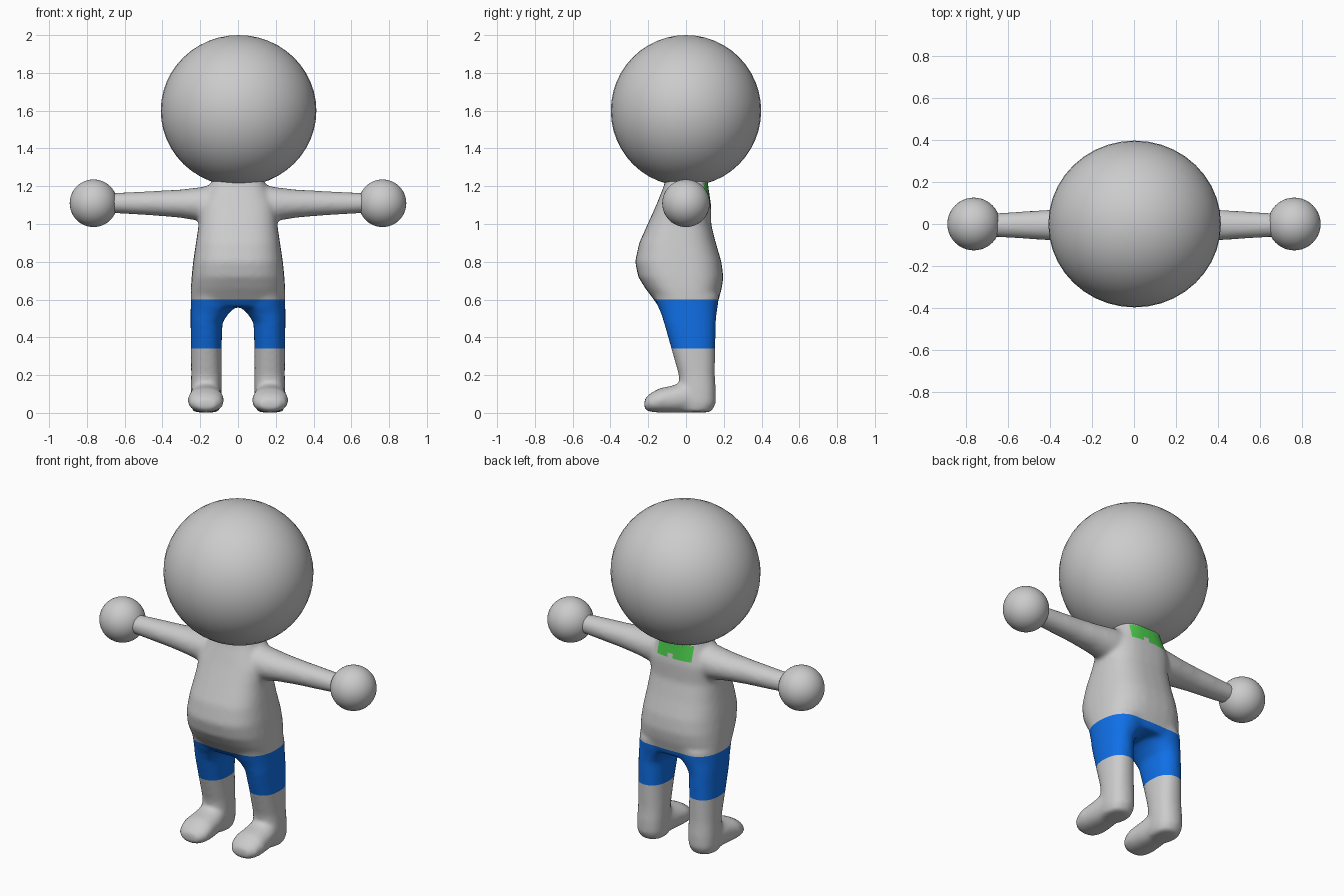
import bpy, bmesh, math
from mathutils import Vector

if "Cube" in bpy.data.objects:
    bpy.data.objects.remove(bpy.data.objects["Cube"])

SEG = 32
PAD = 0.003  # makes up for the slight shrink of the smoothing


def curve(a, power):
    """Unit superellipse point."""
    c, s = math.cos(a), math.sin(a)
    e = 2 / power
    return (math.copysign(abs(c) ** e, c), math.copysign(abs(s) ** e, s))


def loft(bm, rings, axis, power=2.0):
    """Closed skin through rings (pos, u0, u1, v0, v1) stacked along an axis."""
    loops = []
    for pos, u0, u1, v0, v1 in rings:
        loop = []
        for i in range(SEG):
            cu, cv = curve(2 * math.pi * i / SEG, power)
            u = (u0 + u1) / 2 + cu * (abs(u1 - u0) / 2 + PAD)
            v = (v0 + v1) / 2 + cv * (abs(v1 - v0) / 2 + PAD)
            co = {'x': (pos, u, v), 'y': (u, pos, v), 'z': (u, v, pos)}[axis]
            loop.append(bm.verts.new(co))
        loops.append(loop)
    faces = [bm.faces.new(loops[0]), bm.faces.new(loops[-1][::-1])]
    for a, b in zip(loops, loops[1:]):
        for i in range(SEG):
            j = (i + 1) % SEG
            faces.append(bm.faces.new((a[j], a[i], b[i], b[j])))
    bmesh.ops.recalc_face_normals(bm, faces=faces)


def material(name, color):
    m = bpy.data.materials.new(name)
    m.diffuse_color = (*color, 1)
    m.use_nodes = True
    m.node_tree.nodes["Principled BSDF"].inputs["Base Color"].default_value = m.diffuse_color
    return m


def ball(name, loc, radii):
    bpy.ops.mesh.primitive_uv_sphere_add(segments=40, ring_count=24, radius=1, location=loc)
    ob = bpy.context.object
    ob.name = name
    ob.scale = radii
    bpy.ops.object.shade_smooth()


bm = bmesh.new()

# Torso: (z, half width, front, back)
torso = [(1.26, .12, -.10, .11), (1.20, .15, -.115, .115), (1.10, .20, -.155, .13),
         (1.00, .205, -.20, .13), (.90, .22, -.245, .155), (.80, .235, -.267, .185),
         (.72, .243, -.25, .195), (.66, .247, -.213, .187), (.60, .248, -.168, .17),
         (.56, .246, -.14, .16)]
loft(bm, [(z, -w, w, f, b) for z, w, f, b in torso], 'z', 2.7)

# Legs: (z, inner x, outer x, front, back)
leg = [(.62, .0, .246, -.165, .172), (.56, .015, .248, -.145, .165),
       (.53, .05, .248, -.13, .16), (.48, .085, .248, -.115, .155),
       (.34, .09, .247, -.075, .152), (.20, .09, .245, -.035, .15),
       (.12, .09, .248, -.03, .155), (.05, .092, .248, -.03, .155),
       (.003, .105, .235, -.02, .13)]
# Feet: (y, half width, bottom, top)
foot = [(.08, .07, .003, .12), (0, .08, .003, .165), (-.07, .088, .003, .142),
        (-.14, .094, .004, .128), (-.19, .082, .008, .10), (-.22, .05, .02, .07)]
# Arms: (x, half depth, bottom, top)
arm = [(.08, .10, 1.0, 1.215), (.20, .095, 1.018, 1.192), (.30, .083, 1.035, 1.18),
       (.41, .07, 1.045, 1.174), (.65, .055, 1.06, 1.162), (.72, .05, 1.065, 1.155)]
for s in (-1, 1):
    loft(bm, [(z, s * i, s * o, f, b) for z, i, o, f, b in leg], 'z', 2.3)
    loft(bm, [(y, s * .17 - w, s * .17 + w, lo, hi) for y, w, lo, hi in foot], 'y', 2.2)
    loft(bm, [(s * x, -.005 - d, -.005 + d, lo, hi) for x, d, lo, hi in arm], 'x')

mesh = bpy.data.meshes.new("body")
bm.to_mesh(mesh)
bm.free()
body = bpy.data.objects.new("body", mesh)
bpy.context.collection.objects.link(body)

# Fuse the limbs and torso into one soft skin
fuse = body.modifiers.new("fuse", 'REMESH')
fuse.mode = 'VOXEL'
fuse.voxel_size = 0.012
soft = body.modifiers.new("soft", 'SMOOTH')
soft.factor = 0.5
soft.iterations = 12
skin = bpy.data.meshes.new_from_object(body.evaluated_get(bpy.context.evaluated_depsgraph_get()))
body.modifiers.clear()
body.data = skin

# Shorts and back patch: cut clean borders, then paint the faces
skin.materials.clear()
for m in (material("grey", (.8, .8, .8)), material("blue", (.005, .16, .8)),
          material("green", (.07, .6, .07))):
    skin.materials.append(m)
bm = bmesh.new()
bm.from_mesh(skin)


def cut(co, no, keep):
    faces = [f for f in bm.faces if keep(f.calc_center_median())]
    edges = {e for f in faces for e in f.edges}
    verts = {v for f in faces for v in f.verts}
    bmesh.ops.bisect_plane(bm, geom=list(verts) + list(edges) + faces, dist=1e-5,
                           plane_co=co, plane_no=no)


for z in (.34, .60):
    cut((0, 0, z), (0, 0, 1), lambda c: c.z < .8)
upper_back = lambda c: c.y > 0 and c.z > 1.05 and abs(c.x) < .2
for z in (1.13, 1.155):
    cut((0, 0, z), (0, 0, 1), upper_back)
for x in (-.115, 0, .035, .11):
    cut((x, 0, 0), (1, 0, 0), upper_back)
for f in bm.faces:
    c = f.calc_center_median()
    f.smooth = True
    f.material_index = 0
    if .34 < c.z < .60:
        f.material_index = 1
    elif c.y > .04 and 1.13 < c.z < 1.215 and -.115 < c.x < .11:
        if not (0 < c.x < .035 and c.z < 1.155):
            f.material_index = 2
bm.to_mesh(skin)
bm.free()

# Head and hands
ball("head", (0.003, 0, 1.6), (.412, .398, .4))
for side, s in (("right", -1), ("left", 1)):
    ball(side + "_hand", (s * .765, 0, 1.11), (.126, .126, .126))
